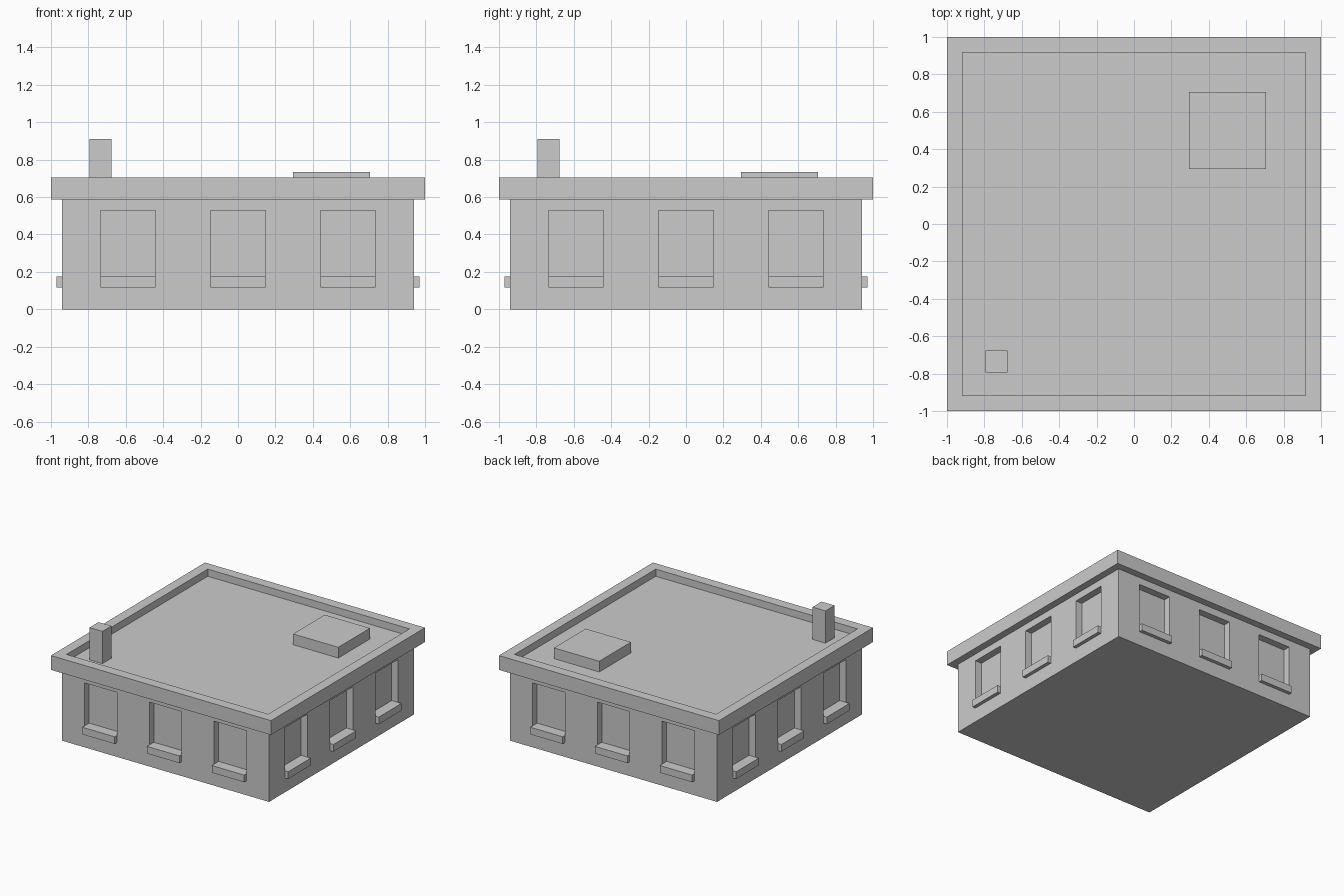
import bpy
import bmesh
from math import pi
from mathutils import Matrix, Vector

if "Cube" in bpy.data.objects:
    bpy.data.objects.remove(bpy.data.objects["Cube"])

U = 1 / 17  # building module: the cornice is 34 modules wide


def add_box(bm, lo, hi, turn=0):
    """Add a box between two corners (in modules), turned about z by quarter turns."""
    lo, hi = Vector(lo) * U, Vector(hi) * U
    m = (Matrix.Rotation(turn * pi / 2, 4, 'Z')
         @ Matrix.Translation((lo + hi) / 2)
         @ Matrix.Diagonal((*(hi - lo), 1)))
    return bmesh.ops.create_cube(bm, size=1, matrix=m)


def finish(bm, name):
    bmesh.ops.recalc_face_normals(bm, faces=bm.faces)
    mesh = bpy.data.meshes.new(name)
    bm.to_mesh(mesh)
    bm.free()
    obj = bpy.data.objects.new(name, mesh)
    bpy.context.collection.objects.link(obj)
    return obj


def box(name, lo, hi):
    bm = bmesh.new()
    add_box(bm, lo, hi)
    return finish(bm, name)


# Walls
walls = box("walls", (-16, -16, 0), (16, 16, 10))

# Window recesses and sills, three on each side
cut_bm = bmesh.new()
sides = ("front", "right", "back", "left")
for turn, side in enumerate(sides):
    sill_bm = bmesh.new()
    for c in (-10, 0, 10):
        add_box(cut_bm, (c - 2.5, -18, 2.5), (c + 2.5, -15, 9), turn)
        add_box(sill_bm, (c - 2.5, -16.5, 2), (c + 2.5, -15, 3), turn)
    finish(sill_bm, side + "_window_sills")
cutter = finish(cut_bm, "window_cutter")
cutter.hide_render = True

mod = walls.modifiers.new("windows", 'BOOLEAN')
mod.operation = 'DIFFERENCE'
mod.solver = 'EXACT'
mod.object = cutter
bpy.context.view_layer.objects.active = walls
bpy.ops.object.modifier_apply(modifier=mod.name)
bpy.data.objects.remove(cutter)

# Overhanging roof slab with a sunken deck inside the parapet
bm = bmesh.new()
add_box(bm, (-17, -17, 10), (17, 17, 12))
top = max(bm.faces, key=lambda f: f.calc_center_median().z)
bmesh.ops.inset_region(bm, faces=[top], thickness=2 * U)
deck = bmesh.ops.extrude_discrete_faces(bm, faces=[top])["faces"][0]
bmesh.ops.translate(bm, verts=deck.verts, vec=(0, 0, -U))
finish(bm, "roof_parapet")

# Roof fittings
box("chimney", (-13.5, -13.5, 11), (-11.5, -11.5, 15.5))
box("roof_hatch", (5, 5, 11), (12, 12, 12.5))
